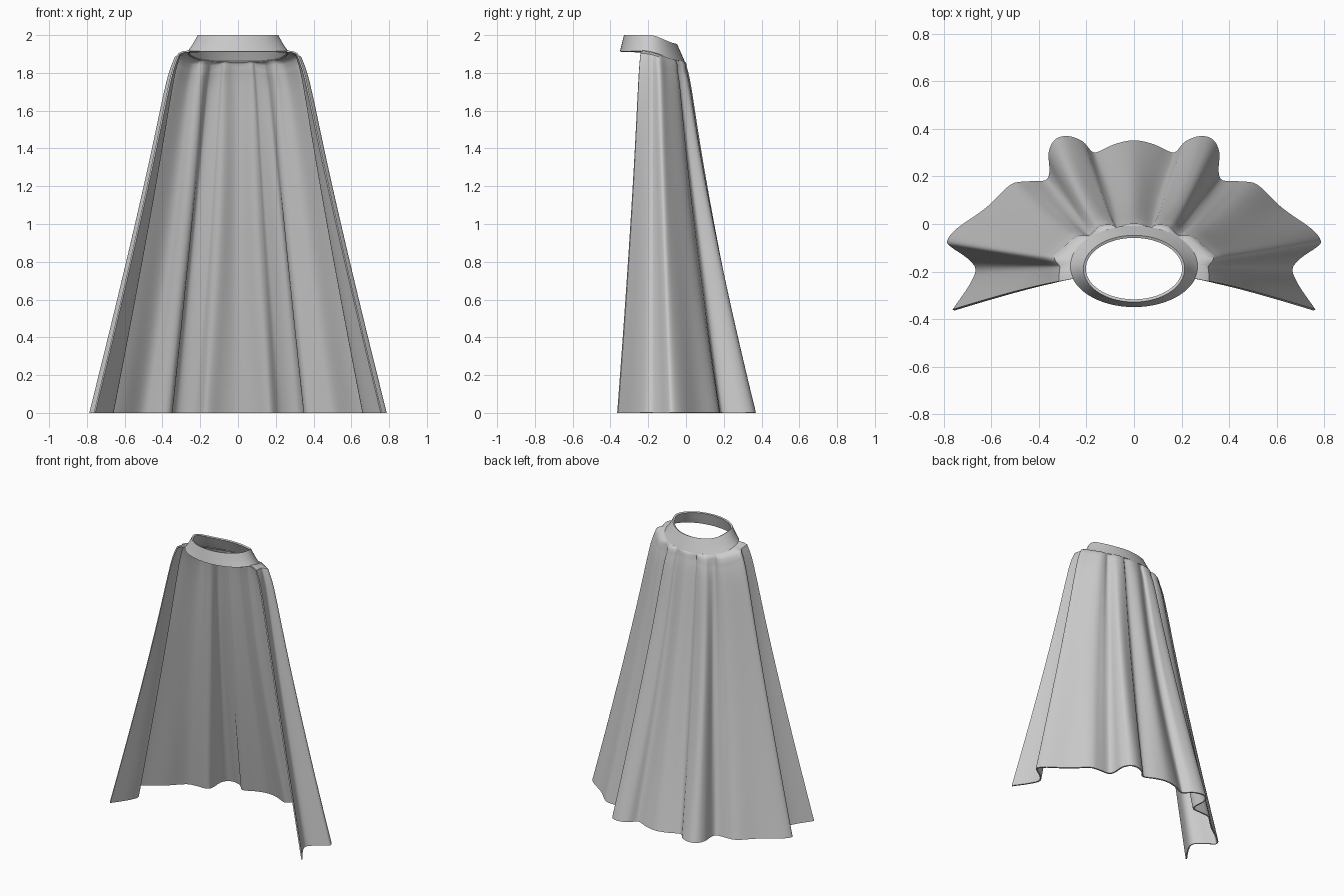
import bpy, math
from mathutils import Vector

if "Cube" in bpy.data.objects:
    bpy.data.objects.remove(bpy.data.objects["Cube"])

# Half outlines, centre back to front edge: wavy hem and gathered shoulder line
HEM = [(0, .348), (.08, .332), (.15, .30), (.18, .302), (.22, .345), (.28, .366), (.33, .352),
       (.355, .30), (.352, .22), (.372, .18), (.45, .175), (.52, .16), (.62, .065), (.74, -.02),
       (.782, -.07), (.765, -.095), (.70, -.14), (.663, -.19), (.69, -.26), (.76, -.362)]
TOP = [(0, .0), (.03, -.004), (.06, -.016), (.075, -.018), (.09, -.007), (.12, -.004), (.15, -.012),
       (.165, -.03), (.18, -.045), (.195, -.052), (.22, -.048), (.25, -.055), (.28, -.08), (.31, -.11),
       (.337, -.135), (.338, -.15), (.325, -.165), (.315, -.18), (.318, -.21), (.32, -.243)]


def spline(pts, n=4):
    """Catmull-Rom resample, symmetric about x = 0, returned left to right."""
    p = [Vector((-pts[1][0], pts[1][1]))] + [Vector(q) for q in pts]
    p.append(2 * p[-1] - p[-2])
    half = []
    for i in range(1, len(p) - 2):
        a, b, c, d = p[i - 1:i + 3]
        for k in range(n):
            t = k / n
            half.append(0.5 * (2 * b + (c - a) * t + (2 * a - 5 * b + 4 * c - d) * t * t
                               + (3 * b - a - 3 * c + d) * t ** 3))
    half.append(p[-2])
    return [Vector((-q.x, q.y)) for q in reversed(half[1:])] + half


def ease(v, lo, hi):
    t = min(1, max(0, (v - lo) / (hi - lo)))
    return t * t * (3 - 2 * t)


def collar_low(y):
    return 1.912 - .055 * ease(y, -.24, 0)


def loft(name, rings, closed, thickness):
    n = len(rings[0])
    verts = [v for r in rings for v in r]
    faces = [(j * n + i, j * n + (i + 1) % n, (j + 1) * n + (i + 1) % n, (j + 1) * n + i)
             for j in range(len(rings) - 1) for i in range(n if closed else n - 1)]
    me = bpy.data.meshes.new(name)
    me.from_pydata(verts, [], faces)
    ob = bpy.data.objects.new(name, me)
    bpy.context.collection.objects.link(ob)
    m = ob.modifiers.new("thickness", 'SOLIDIFY')
    m.thickness = thickness
    m.offset = 0
    bpy.ops.object.select_all(action='DESELECT')
    ob.select_set(True)
    bpy.context.view_layer.objects.active = ob
    bpy.ops.object.modifier_apply(modifier=m.name)
    bpy.ops.object.shade_smooth_by_angle(angle=math.radians(40))
    return ob


# Cape: neck seam, rounded shoulder, then folds widening to the hem
hem, top = spline(HEM), spline(TOP)
centre = Vector((0, -.18))
seam, shoulder, edge, drops = [], [], [], []
for q in top:
    d = q - centre
    k = .95 / math.hypot(d.x / .27, d.y / .168)
    s = centre + d * min(k, .98)
    z = collar_low(s.y) + .004
    drop = .032 + .03 * ease(q.y, -.17, -.09) * ease(abs(q.x), .05, .2)
    b, e = s.lerp(q, .6), s.lerp(q, .9)
    seam.append((s.x, s.y, z))
    shoulder.append((b.x, b.y, z - drop * .15))
    edge.append((e.x, e.y, z - drop * .45))
    drops.append(drop)
rings = [seam, shoulder, edge]
mid = len(top) // 2
for t in [0, .015, .035, .06] + [j / 16 for j in range(2, 17)]:
    bulge = .05 * (1 - math.exp(-t / .04)) * (1 - t)
    sx, sy = t ** 1.1 + bulge, t ** 1.25 + bulge
    ring = []
    for i, (a, b, s, drop) in enumerate(zip(top, hem, seam, drops)):
        p = Vector((a.x + (b.x - a.x) * sx, a.y + (b.y - a.y) * sy))
        # fine secondary pleats, fading out at shoulder, hem and front edges
        fade = math.sin(math.pi * t) * (1 - ease(abs(i - mid), mid * .6, mid * .75))
        p += (p - centre).normalized() * .006 * fade * math.cos(math.tau * (i - mid) / 12)
        ring.append((p.x, p.y, (s[2] - drop) * (1 - t)))
    rings.append(ring)
loft("cape", rings, False, .009)

# Collar: tilted oval band, narrower at the top and dipping at the back
rings = []
for j in range(5):
    t = j / 4
    ring = []
    for i in range(64):
        a = math.tau * i / 64
        rx, ry, cy = .266 - .058 * t ** .85, .166 - .031 * t, -.178 - .01 * t
        y = cy + ry * math.sin(a)
        low = collar_low(y)
        high = 1.998 - .048 * ease(y, -.20, -.04)
        ring.append((rx * math.cos(a), y, low + (high - low) * t))
    rings.append(ring)
loft("collar", rings, True, .012)
